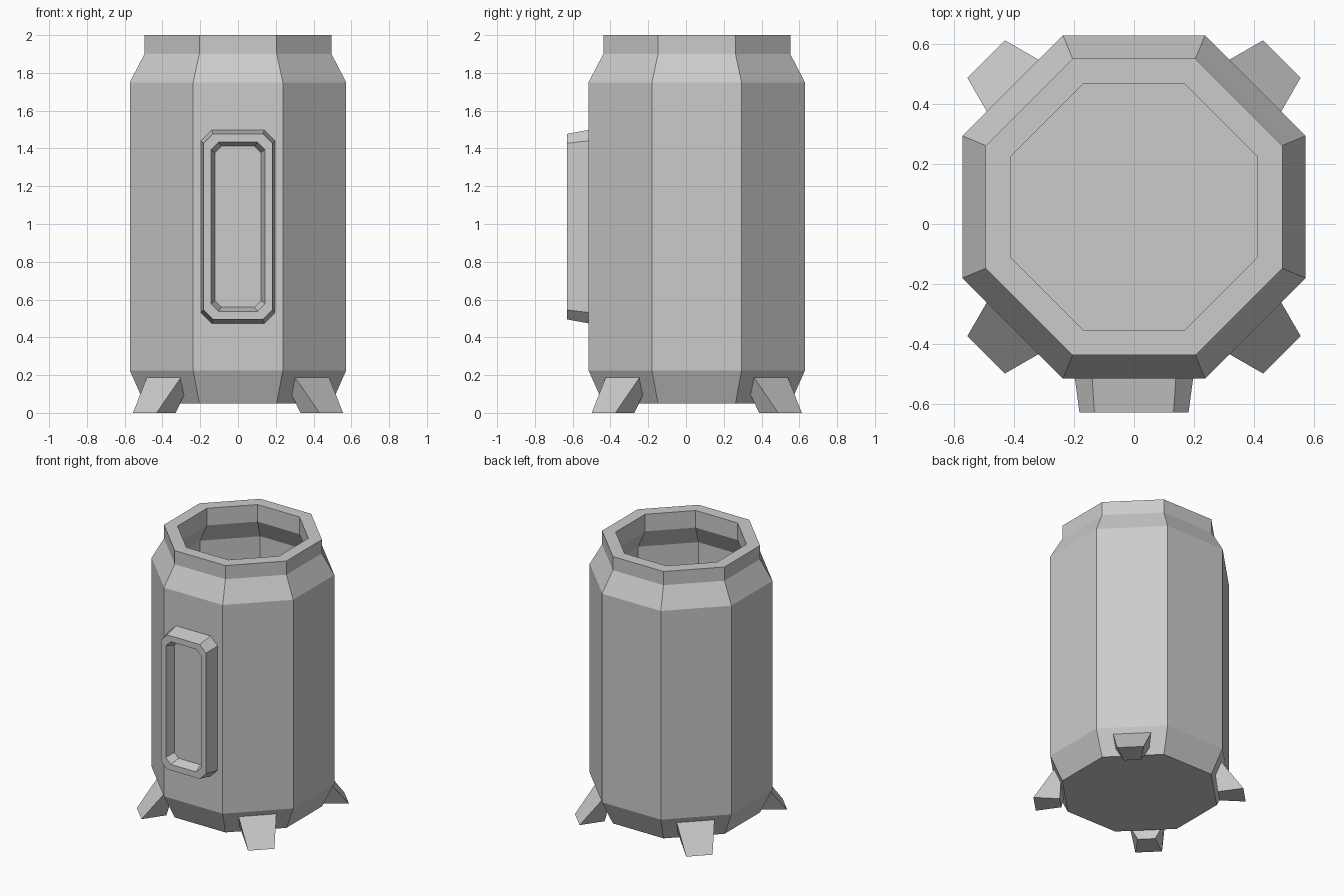
import bpy
from math import cos, sin, pi

if "Cube" in bpy.data.objects:
    bpy.data.objects.remove(bpy.data.objects["Cube"])

CY = 0.057  # the body sits slightly behind the origin


def make(name, verts, faces, loc=(0, 0, 0), rot=0):
    mesh = bpy.data.meshes.new(name)
    mesh.from_pydata(verts, [], faces)
    obj = bpy.data.objects.new(name, mesh)
    obj.location = loc
    obj.rotation_euler.z = rot
    bpy.context.collection.objects.link(obj)
    return obj


def loft(name, rings, **kw):
    """Skin successive rings of equal size and cap both ends."""
    n = len(rings[0])
    verts = [v for r in rings for v in r]
    faces = [(i * n + k, i * n + (k + 1) % n, (i + 1) * n + (k + 1) % n, (i + 1) * n + k)
             for i in range(len(rings) - 1) for k in range(n)]
    faces.append(tuple(reversed(range(n))))
    faces.append(tuple(range(len(verts) - n, len(verts))))
    return make(name, verts, faces, **kw)


# Octagonal hollow body: outer wall up, over the rim, then down inside
def octagon(apothem, z):
    r = apothem / cos(pi / 8)
    return [(r * cos(pi / 8 + k * pi / 4), r * sin(pi / 8 + k * pi / 4), z) for k in range(8)]


profile = [(0.495, 0.05), (0.573, 0.225), (0.573, 1.75), (0.495, 1.90), (0.495, 2.0),
           (0.41, 2.0), (0.41, 1.875), (0.488, 1.73), (0.488, 0.245), (0.439, 0.135)]
loft("canister_body", [octagon(a, z) for a, z in profile], loc=(0, CY, 0))


# Raised front frame with chamfered corners and a recessed panel
def plate(hx, hz, c, y):
    return [(x, y, 0.986 + z) for x, z in
            [(-hx + c, -hz), (hx - c, -hz), (hx, -hz + c), (hx, hz - c),
             (hx - c, hz), (-hx + c, hz), (-hx, hz - c), (-hx, -hz + c)]]


loft("front_frame", [plate(0.198, 0.513, 0.058, -0.51), plate(0.182, 0.491, 0.05, -0.63),
                     plate(0.143, 0.448, 0.04, -0.63), plate(0.122, 0.426, 0.034, -0.56)])


# Four tapered feet on the diagonal faces
def section(points):
    (r1, z1, w1), (r2, z2, w2) = points
    return [(r1, -w1 / 2, z1), (r1, w1 / 2, z1), (r2, w2 / 2, z2), (r2, -w2 / 2, z2)]


root = section([(0.553, 0.19, 0.255), (0.513, 0.10, 0.228)])
tip = section([(0.698, 0.0, 0.177), (0.525, 0.0, 0.115)])
for i, side in enumerate(("back_right", "back_left", "front_left", "front_right")):
    loft("foot_" + side, [root, tip], loc=(0, CY, 0), rot=pi / 4 + i * pi / 2)
